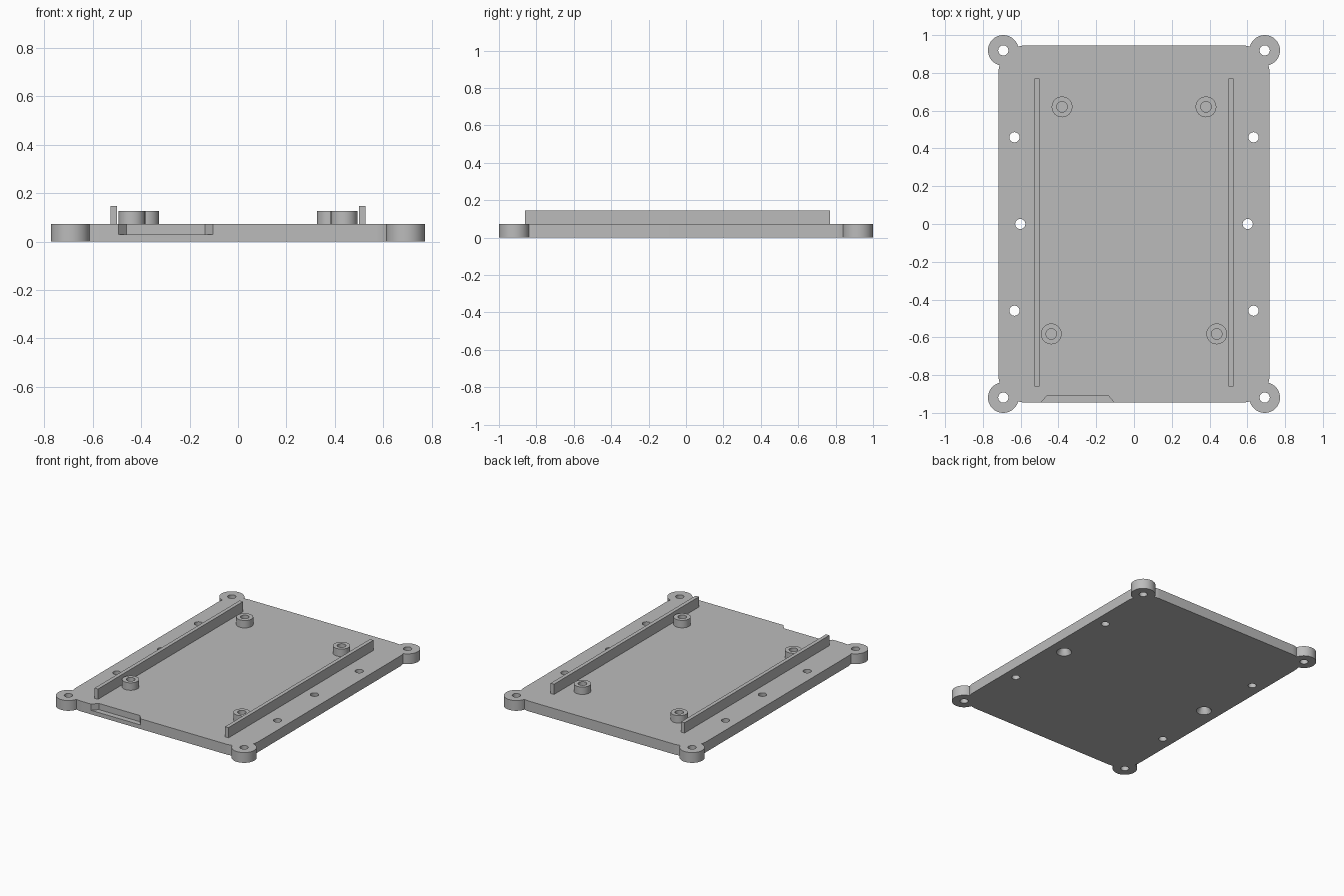
import bpy, bmesh
from math import sin, cos, pi, radians
from mathutils import Vector

if "Cube" in bpy.data.objects:
    bpy.data.objects.remove(bpy.data.objects["Cube"], do_unlink=True)

TOP = 0.073            # upper face of the plate
HALF_X, HALF_Y = 0.718, 0.946
CORNER = 0.15          # corner radius of the plate
EAR = Vector((0.692, 0.919))
EAR_R = 0.081
HOLE_R = 0.027

grey = bpy.data.materials.new("plain grey")
grey.use_nodes = True
grey.diffuse_color = (0.5, 0.5, 0.5, 1)
grey.node_tree.nodes["Principled BSDF"].inputs["Base Color"].default_value = (0.5, 0.5, 0.5, 1)


def finish(name, bm):
    bmesh.ops.recalc_face_normals(bm, faces=bm.faces)
    mesh = bpy.data.meshes.new(name)
    bm.to_mesh(mesh)
    bm.free()
    mesh.materials.append(grey)
    obj = bpy.data.objects.new(name, mesh)
    bpy.context.scene.collection.objects.link(obj)
    return obj


def smooth(obj):
    bpy.ops.object.select_all(action="DESELECT")
    obj.select_set(True)
    bpy.context.view_layer.objects.active = obj
    bpy.ops.object.shade_smooth_by_angle(angle=radians(30))


def extrude(bm, outline, z0, z1):
    face = bm.faces.new([bm.verts.new((p[0], p[1], z0)) for p in outline])
    new = bmesh.ops.extrude_face_region(bm, geom=[face])["geom"]
    verts = [g for g in new if isinstance(g, bmesh.types.BMVert)]
    bmesh.ops.translate(bm, verts=verts, vec=(0, 0, z1 - z0))


def lathe(bm, profile, x, y, n=32):
    """Closed turned solid from (radius, height) pairs, capped at both ends."""
    rings = [[bm.verts.new((x + r * cos(2 * pi * i / n), y + r * sin(2 * pi * i / n), z))
              for i in range(n)] for r, z in profile]
    for a, b in zip(rings, rings[1:]):
        for i in range(n):
            j = (i + 1) % n
            bm.faces.new((a[i], a[j], b[j], b[i]))
    bm.faces.new(rings[0][::-1])
    bm.faces.new(rings[-1])


def arc(centre, r, a0, a1, n):
    return [centre + r * Vector((cos(t), sin(t)))
            for t in (radians(a0 + (a1 - a0) * i / n) for i in range(n + 1))]


# Plate outline: one quarter with its screw ear, mirrored around
mid = Vector((HALF_X - CORNER, HALF_Y - CORNER))
quarter = arc(mid, CORNER, 0, 16, 4) + arc(EAR, EAR_R, -76, 166, 36) + arc(mid, CORNER, 74, 90, 4)
outline = []
for sx, sy in ((1, 1), (-1, 1), (-1, -1), (1, -1)):
    part = [(sx * p.x, sy * p.y) for p in quarter]
    outline += part if sx * sy > 0 else part[::-1]
bm = bmesh.new()
extrude(bm, outline, 0, TOP)
plate = finish("base_plate", bm)

# Cutters: ear holes, side holes, countersunk middle holes, front connector notch
bm = bmesh.new()
straight = [(HOLE_R, -0.02), (HOLE_R, 0.1)]
countersunk = [(0.056, -0.01), (HOLE_R, 0.04), (HOLE_R, 0.1)]
for s in (-1, 1):
    for t in (-1, 1):
        lathe(bm, straight, s * EAR.x, t * EAR.y)
        lathe(bm, straight, s * 0.633, t * 0.459)
    lathe(bm, countersunk, s * 0.602, 0)
extrude(bm, [(-0.527, -0.984), (-0.46, -0.908), (-0.137, -0.908), (-0.07, -0.984)], 0.029, 0.1)
cutter = finish("hole_cutter", bm)
cutter.hide_render = True

cut = plate.modifiers.new("holes", "BOOLEAN")
cut.operation = "DIFFERENCE"
cut.solver = "EXACT"
cut.object = cutter
bpy.context.view_layer.update()
baked = bpy.data.meshes.new_from_object(plate.evaluated_get(bpy.context.evaluated_depsgraph_get()))
plate.modifiers.clear()
plate.data = baked
bpy.data.objects.remove(cutter, do_unlink=True)
smooth(plate)

# Long guide rails
for side, s in (("left", 1), ("right", -1)):
    bm = bmesh.new()
    extrude(bm, [(s * 0.5, -0.86), (s * 0.527, -0.86), (s * 0.527, 0.77), (s * 0.5, 0.77)],
            TOP - 0.01, 0.146)
    finish(side + "_rail", bm)

# Hollow standoffs, the front pair set wider than the rear pair
tube = [(0.055, TOP - 0.01), (0.055, 0.126), (0.028, 0.126), (0.028, TOP + 0.001)]
for row, x, y in (("rear", 0.381, 0.62), ("front", 0.438, -0.582)):
    for side, s in (("left", 1), ("right", -1)):
        bm = bmesh.new()
        lathe(bm, tube, s * x, y)
        smooth(finish(f"{row}_{side}_standoff", bm))
